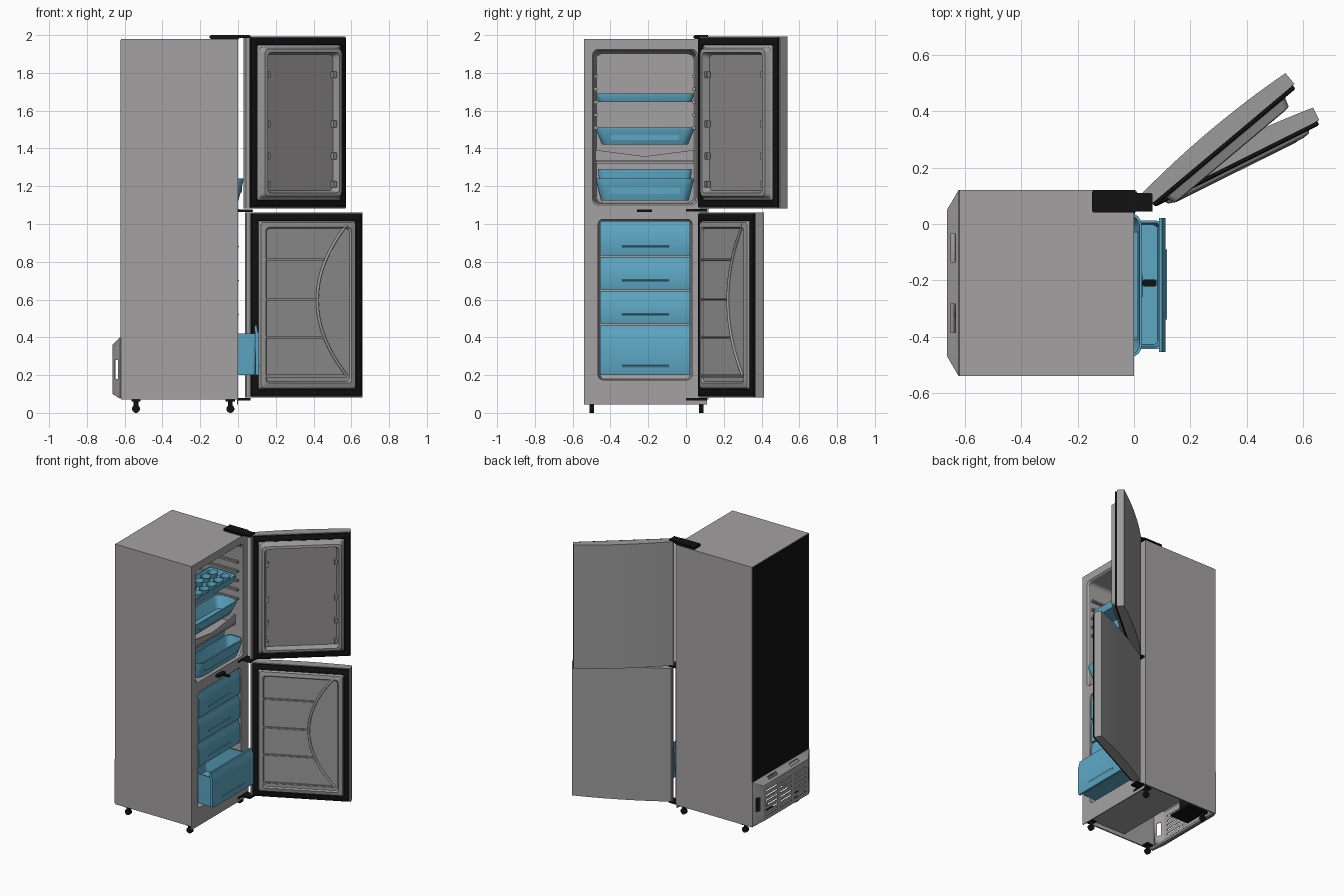
import bpy, bmesh, math
from mathutils import Matrix

if "Cube" in bpy.data.objects:
    bpy.data.objects.remove(bpy.data.objects["Cube"])

def mat(name, c):
    m = bpy.data.materials.new(name)
    m.diffuse_color = (*c, 1)
    m.use_nodes = True
    m.node_tree.nodes["Principled BSDF"].inputs["Base Color"].default_value = m.diffuse_color
    return m

BODY = mat("body_grey", (0.37, 0.355, 0.355))
DOOR = mat("door_grey", (0.335, 0.33, 0.33))
PANEL = mat("panel_grey", (0.28, 0.27, 0.27))
BLUE = mat("tray_blue", (0.11, 0.39, 0.55))
BLACK = mat("black", (0.006, 0.006, 0.006))
AX = {'x': lambda a, b, w: (w, a, b), 'y': lambda a, b, w: (a, w, b), 'z': lambda a, b, w: (a, b, w)}

def finish(name, bm, m, M=None):
    me = bpy.data.meshes.new(name)
    if M:
        bm.transform(M)
    bm.to_mesh(me)
    bm.free()
    me.materials.append(m)
    o = bpy.data.objects.new(name, me)
    bpy.context.collection.objects.link(o)
    return o

def box(name, x0, x1, y0, y1, z0, z1, m, M=None, bev=0):
    bm = bmesh.new()
    bmesh.ops.create_cube(bm, size=1)
    for v in bm.verts:
        v.co = ((x0+x1)/2 + v.co.x*(x1-x0), (y0+y1)/2 + v.co.y*(y1-y0), (z0+z1)/2 + v.co.z*(z1-z0))
    if bev:
        bmesh.ops.bevel(bm, geom=bm.edges[:], offset=bev, segments=2, affect='EDGES')
    return finish(name, bm, m, M)

def cyl(name, loc, r, h, axis, m, r2=None, caps=True, seg=20):
    bm = bmesh.new()
    bmesh.ops.create_cone(bm, cap_ends=caps, segments=seg, radius1=r, radius2=r if r2 is None else r2, depth=h)
    R = {'x': Matrix.Rotation(math.pi/2, 4, 'Y'), 'y': Matrix.Rotation(math.pi/2, 4, 'X'), 'z': Matrix()}[axis]
    return finish(name, bm, m, Matrix.Translation(loc) @ R)

def prism(name, pts, w0, w1, axis, m, M=None):
    bm = bmesh.new()
    a = [bm.verts.new(AX[axis](*p, w0)) for p in pts]
    b = [bm.verts.new(AX[axis](*p, w1)) for p in pts]
    bm.faces.new(a)
    bm.faces.new(b)
    for i in range(len(a)):
        j = (i+1) % len(a)
        bm.faces.new((a[i], a[j], b[j], b[i]))
    bmesh.ops.recalc_face_normals(bm, faces=bm.faces[:])
    return finish(name, bm, m, M)

def loft(name, rings, axis, m, M=None, cap=True, base=False, capmat=None):
    """Skin rounded rectangles (a0, a1, b0, b1, radius, level)."""
    bm = bmesh.new()
    loops = []
    for a0, a1, b0, b1, r, w in rings:
        L = []
        for k, (ca, cb) in enumerate(((a1-r, b1-r), (a0+r, b1-r), (a0+r, b0+r), (a1-r, b0+r))):
            for s in range(5):
                t = math.pi/2*(k + s/4)
                L.append(bm.verts.new(AX[axis](ca + r*math.cos(t), cb + r*math.sin(t), w)))
        loops.append(L)
    for A, B in zip(loops, loops[1:]):
        for i in range(20):
            j = (i+1) % 20
            bm.faces.new((A[i], A[j], B[j], B[i]))
    if cap:
        f = bm.faces.new(loops[-1])
        f.material_index = 1 if capmat else 0
    if base:
        bm.faces.new(loops[0][::-1])
    o = finish(name, bm, m, M)
    if capmat:
        o.data.materials.append(capmat)
    return o

def bin_tray(name, x0, x1, y0, y1, z0, z1, flare=0.02, r=0.03, t=0.008):
    f = flare
    loft(name, [(x0+f, x1-f, y0+f, y1-f, r, z0), (x0, x1, y0, y1, r, z1-0.015), (x0, x1, y0, y1, r, z1),
                (x0+t, x1-t, y0+t, y1-t, r-t/2, z1), (x0+f+t, x1-f-t, y0+f+t, y1-f-t, r-t/2, z0+t)],
         'z', BLUE, base=True)

# cabinet shell, front frames and liners
box("cabinet_top", -0.62, 0, -0.54, 0.12, 1.965, 1.98, BODY)
for s, y in (("left", -0.54), ("right", 0.11)):
    box("cabinet_side_" + s, -0.62, -0.001, y, y+0.01, 0.07, 1.98, BODY)
box("back_panel", -0.622, -0.61, -0.535, 0.115, 0.38, 1.975, BLACK)
e = 0.0005
loft("fridge_liner", [(-0.54, 0.12, 1.065, 1.98, e, 0), (-0.495, 0.06, 1.10, 1.925, 0.03, 0),
                      (-0.487, 0.052, 1.108, 1.917, 0.03, -0.012), (-0.475, 0.04, 1.115, 1.90, 0.03, -0.50)], 'x', BODY)
loft("freezer_liner", [(-0.54, 0.12, 0.07, 1.065, e, 0), (-0.465, 0.032, 0.175, 1.025, 0.025, 0),
                       (-0.455, 0.022, 0.185, 1.015, 0.02, -0.40)], 'x', BODY)
prism("cabinet_floor", [(0, 0.10), (-0.36, 0.10), (-0.44, 0.38), (-0.62, 0.38), (-0.62, 0.39), (-0.43, 0.39), (-0.35, 0.11), (0, 0.11)],
      -0.535, 0.115, 'y', BODY)
box("kick_plate", -0.006, 0, -0.54, 0.11, 0.045, 0.07, BODY)
box("rear_sill", -0.62, -0.60, -0.54, 0.12, 0.07, 0.085, BODY)

# vented compressor cover at the back, with slots cut through
prof = [(-0.54, 0.12, 0.075, 0.40, 0.002, 0.0), (-0.54, 0.12, 0.075, 0.40, 0.002, 0.004), (-0.47, 0.05, 0.10, 0.36, 0.002, 0.045)]
cover = loft("compressor_cover", [(a, b, c, d, r, -0.62-w) for a, b, c, d, r, w in prof], 'x', BODY)
for p in cover.data.polygons:
    p.flip()
sol = cover.modifiers.new("thick", 'SOLIDIFY')
sol.thickness = 0.005
slots = [(-0.70, -0.65, y, y+0.13, 0.13+0.035*k, 0.14+0.035*k) for k in range(6) for y in (-0.44, -0.275, -0.11)]
slots += [(-0.655, -0.635, y0, y1, 0.18, 0.28) for y0, y1 in ((-0.6, -0.49), (0.07, 0.2))]
slots += [(-0.652, -0.635, y, y+0.10, 0.366, 0.45) for y in (-0.385, -0.135)]
bm = bmesh.new()
for x0, x1, y0, y1, z0, z1 in slots:
    for v in bmesh.ops.create_cube(bm, size=1)["verts"]:
        v.co = ((x0+x1)/2 + v.co.x*(x1-x0), (y0+y1)/2 + v.co.y*(y1-y0), (z0+z1)/2 + v.co.z*(z1-z0))
cutter = finish("slot_cutter", bm, BODY)
cutter.hide_render = True
cutter.hide_set(True)
cut = cover.modifiers.new("slots", 'BOOLEAN')
cut.object = cutter
cut.solver = 'EXACT'

# compressor in the open bottom
cyl("compressor", (-0.53, -0.05, 0.19), 0.065, 0.13, 'z', BLACK)
box("compressor_base", -0.60, -0.45, -0.15, 0.05, 0.105, 0.12, BLACK)

# casters
for i, (x, y) in enumerate((x, y) for x in (-0.54, -0.04) for y in (-0.5, 0.08)):
    cyl(f"caster_wheel_{i}", (x, y, 0.021), 0.021, 0.024, 'y', BLACK)
    cyl(f"caster_stem_{i}", (x, y, 0.06), 0.012, 0.05, 'z', BLACK)
    box(f"caster_plate_{i}", x-0.025, x+0.025, y-0.025, y+0.025, 0.06, 0.072, BLACK)

# hinges and centre latch
box("top_hinge_cover", -0.15, 0.01, 0.04, 0.12, 1.98, 2.0, BLACK, bev=0.004)
box("top_hinge_arm", 0.0, 0.065, 0.045, 0.11, 1.985, 2.0, BLACK, bev=0.003)
for n, z in (("middle", 1.066), ("bottom", 0.066)):
    box(n + "_hinge_plate", -0.002, 0.004, 0.0, 0.11, z, z+0.014, BLACK)
    box(n + "_hinge_arm", 0.0, 0.065, 0.045, 0.11, z, z+0.012, BLACK)
box("latch_plate", -0.002, 0.03, -0.26, -0.18, 1.064, 1.078, BLACK)
box("latch_tongue", 0.03, 0.08, -0.222, -0.198, 1.064, 1.076, BLACK, bev=0.003)

# shelf rails on the liner walls
for k in range(5):
    z = 1.50 + 0.068*k
    box(f"rail_left_{k}", -0.42, -0.03, -0.492, -0.468, z, z+0.018, BODY, bev=0.004)
    box(f"rail_right_{k}", -0.42, -0.03, 0.033, 0.057, z, z+0.018, BODY, bev=0.004)

# trays of the fridge compartment
bin_tray("egg_tray", -0.26, -0.03, -0.475, 0.04, 1.645, 1.692, 0.012)
for i in range(6):
    for j in range(2):
        cyl(f"egg_cup_{i}_{j}", (-0.195 + 0.10*j, -0.42 + 0.081*i, 1.672), 0.028, 0.036, 'z', BLUE, 0.036, False, 14)
bin_tray("upper_bin", -0.20, -0.02, -0.475, 0.04, 1.42, 1.51, 0.03, 0.04)
box("upper_bin_panel", -0.045, -0.03, -0.40, -0.035, 1.445, 1.49, BLUE, bev=0.004)
box("crisper_shelf", -0.48, -0.05, -0.478, 0.043, 1.32, 1.332, BODY)
prism("crisper_shelf_lip", [(-0.478, 1.335), (0.043, 1.335), (0.043, 1.392), (-0.2175, 1.358), (-0.478, 1.392)], -0.06, -0.05, 'x', BODY)
bin_tray("crisper_drawer", -0.46, -0.11, -0.465, 0.03, 1.125, 1.29, 0.02)
bin_tray("lower_bin", -0.11, 0.028, -0.475, 0.04, 1.125, 1.24, 0.025, 0.045)
box("lower_bin_panel", -0.012, 0.02, -0.41, -0.025, 1.16, 1.225, BLUE, bev=0.006)

# freezer drawers, the bottom one pulled out
for i, (z0, z1, x, side) in enumerate(((0.20, 0.462, 0.112, 0.42), (0.472, 0.645, 0.0, 0.62), (0.652, 0.825, 0.0, 0.80), (0.832, 1.015, 0.0, 0.99))):
    bin_tray(f"drawer_tray_{i}", x-0.38, x-0.012, -0.445, 0.012, z0, side, 0.008, 0.02)
    prism(f"drawer_front_{i}", [(x-0.018, z0), (x-0.004, z0), (x, z0+0.012), (x, z1-0.05), (x-0.008, z1-0.03), (x-0.012, z1), (x-0.024, z1)],
          -0.455, 0.022, 'y', BLUE)
    h = z0 + 0.05
    prism(f"drawer_handle_{i}", [(x-0.002, h-0.012), (x+0.006, h), (x-0.002, h+0.004)], -0.34, -0.09, 'y', BLUE)

# doors: local x runs from the hinge, local -y is the inside
def door(name, angle, z0, z1):
    M = Matrix.Translation((0.07, 0.06, 0)) @ Matrix.Rotation(math.radians(angle), 4, 'Z')
    W = 0.665
    arc = [(W*(1 - t/12), 0.064 + 0.016*(1 - (t/6 - 1)**2)) for t in range(13)]
    prism(name, [(0, 0.014), (W, 0.014)] + arc + [(-0.012, 0.05), (-0.012, 0.03)], z0, z1, 'z', DOOR, M)
    rect = lambda i, r, y: (0.005+i, W-0.008-i, z0+0.005+i, z1-0.005-i, r, y)
    loft(name + "_gasket", [rect(0, 0.006, 0.015), rect(0, 0.006, 0.002), rect(0.006, 0.006, -0.002),
                            rect(0.036, 0.006, -0.002), rect(0.045, 0.006, 0.010)], 'y', BLACK, M, cap=False)
    return M, rect

M, rect = door("upper_door", 40, 1.082, 1.992)
loft("upper_door_liner", [rect(0.038, 0.015, 0.004), rect(0.05, 0.02, -0.005), rect(0.06, 0.025, -0.035), rect(0.078, 0.025, -0.038),
                          rect(0.09, 0.025, 0.004)], 'y', DOOR, M, capmat=PANEL)
for i, z in enumerate((1.21, 1.36, 1.53, 1.79)):
    box(f"bin_lug_right_{i}", 0.548, 0.572, -0.03, 0.0, z-0.018, z+0.018, DOOR, M, 0.004)
    box(f"bin_lug_left_{i}", 0.09, 0.112, -0.03, 0.0, z-0.018, z+0.018, DOOR, M, 0.004)

M, rect = door("lower_door", 26.5, 0.082, 1.06)
loft("lower_door_liner", [rect(0.038, 0.012, 0.004), rect(0.046, 0.015, -0.012), rect(0.072, 0.02, -0.018), rect(0.08, 0.02, -0.008)],
     'y', DOOR, M)
for i, (z, u) in enumerate(((0.195, 0.56), (0.40, 0.425), (0.60, 0.385), (0.81, 0.425))):
    box(f"door_rib_{i}", 0.075, u, -0.02, 0.0, z-0.007, z+0.007, DOOR, M, 0.004)
# curved rib along the liner
cu = bpy.data.curves.new("door_arc_rib", 'CURVE')
cu.dimensions = '3D'
cu.bevel_depth = 0.008
cu.bevel_resolution = 2
sp = cu.splines.new('POLY')
sp.points.add(24)
for k, p in enumerate(sp.points):
    t = k/12 - 1
    p.co = (*(M @ Matrix.Translation((0.385 + 0.175*t*t, -0.011, 0.597 + 0.40*t))).translation, 1)
cu.materials.append(DOOR)
bpy.context.collection.objects.link(bpy.data.objects.new("door_arc_rib", cu))

# smooth rounded parts, keep edges sharp
bpy.ops.object.select_all(action='DESELECT')
for o in bpy.context.scene.objects:
    if o.type == 'MESH' and not o.hide_render:
        o.select_set(True)
        bpy.context.view_layer.objects.active = o
bpy.ops.object.shade_smooth_by_angle(angle=math.radians(30))
